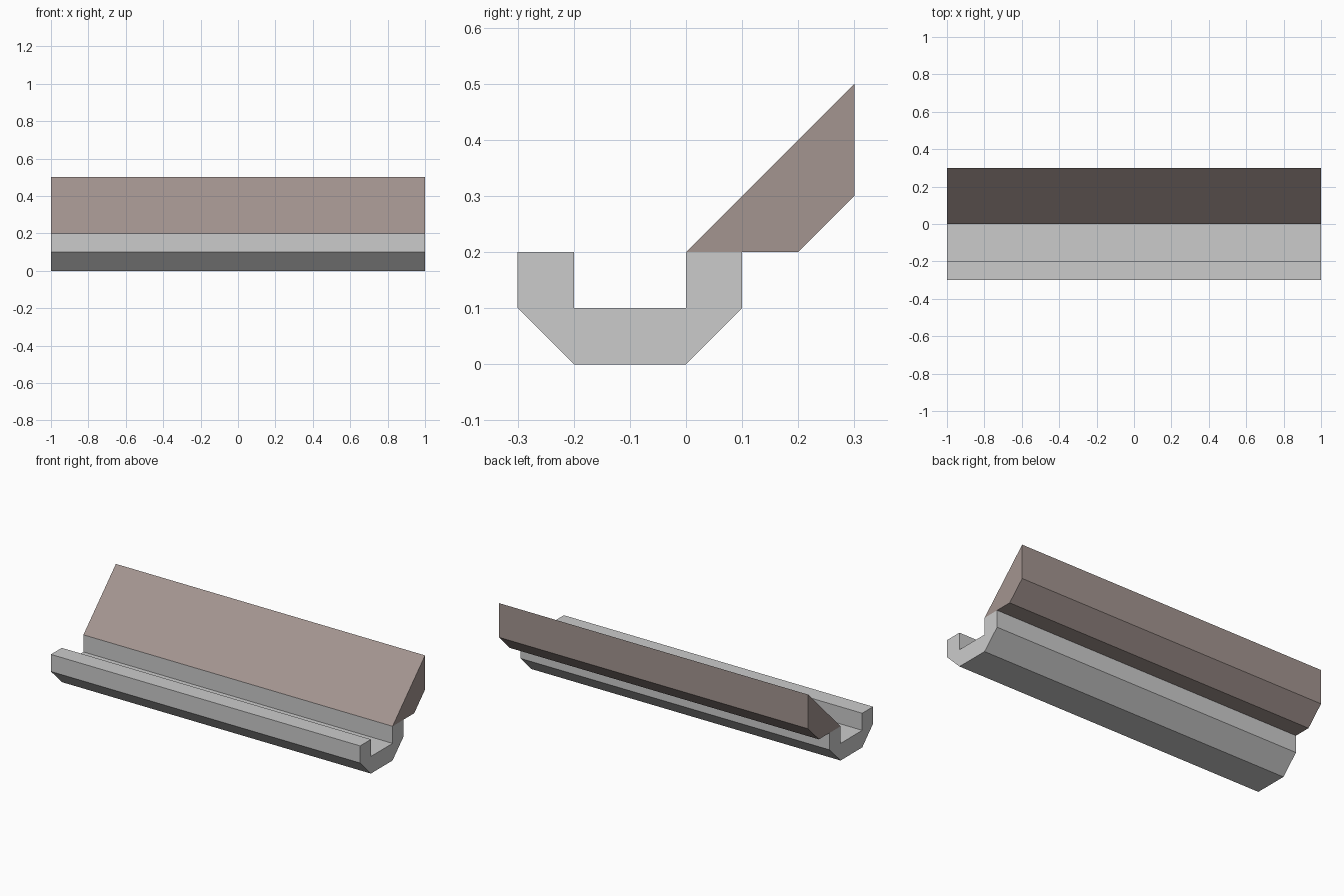
import bpy, bmesh

if "Cube" in bpy.data.objects:
    bpy.data.objects.remove(bpy.data.objects["Cube"])


def extrude_profile(name, points, length=2.0):
    """Closed prism: a (y, z) profile swept along x."""
    bm = bmesh.new()
    face = bm.faces.new([bm.verts.new((-length / 2, y, z)) for y, z in points])
    swept = bmesh.ops.extrude_face_region(bm, geom=[face], use_keep_orig=True)
    verts = [v for v in swept["geom"] if isinstance(v, bmesh.types.BMVert)]
    bmesh.ops.translate(bm, verts=verts, vec=(length, 0, 0))
    bmesh.ops.recalc_face_normals(bm, faces=bm.faces[:])
    mesh = bpy.data.meshes.new(name)
    bm.to_mesh(mesh)
    bm.free()
    obj = bpy.data.objects.new(name, mesh)
    bpy.context.collection.objects.link(obj)
    return obj


# Gutter trough: half profile mirrored about y = -0.1
half = [(0.1, 0.0), (0.2, 0.1), (0.2, 0.2), (0.1, 0.2), (0.1, 0.1)]
trough = [(-0.1 + y, z) for y, z in half] + [(-0.1 - y, z) for y, z in reversed(half)]
extrude_profile("gutter", trough)

# Sloped roof edge resting on the rear gutter wall
roof = extrude_profile("roof_edge", [(0.0, 0.2), (0.2, 0.2), (0.3, 0.3), (0.3, 0.5)])
mat = bpy.data.materials.new("roof_brown")
mat.diffuse_color = (0.37, 0.30, 0.28, 1.0)
mat.use_nodes = True
mat.node_tree.nodes["Principled BSDF"].inputs["Base Color"].default_value = mat.diffuse_color
roof.data.materials.append(mat)
